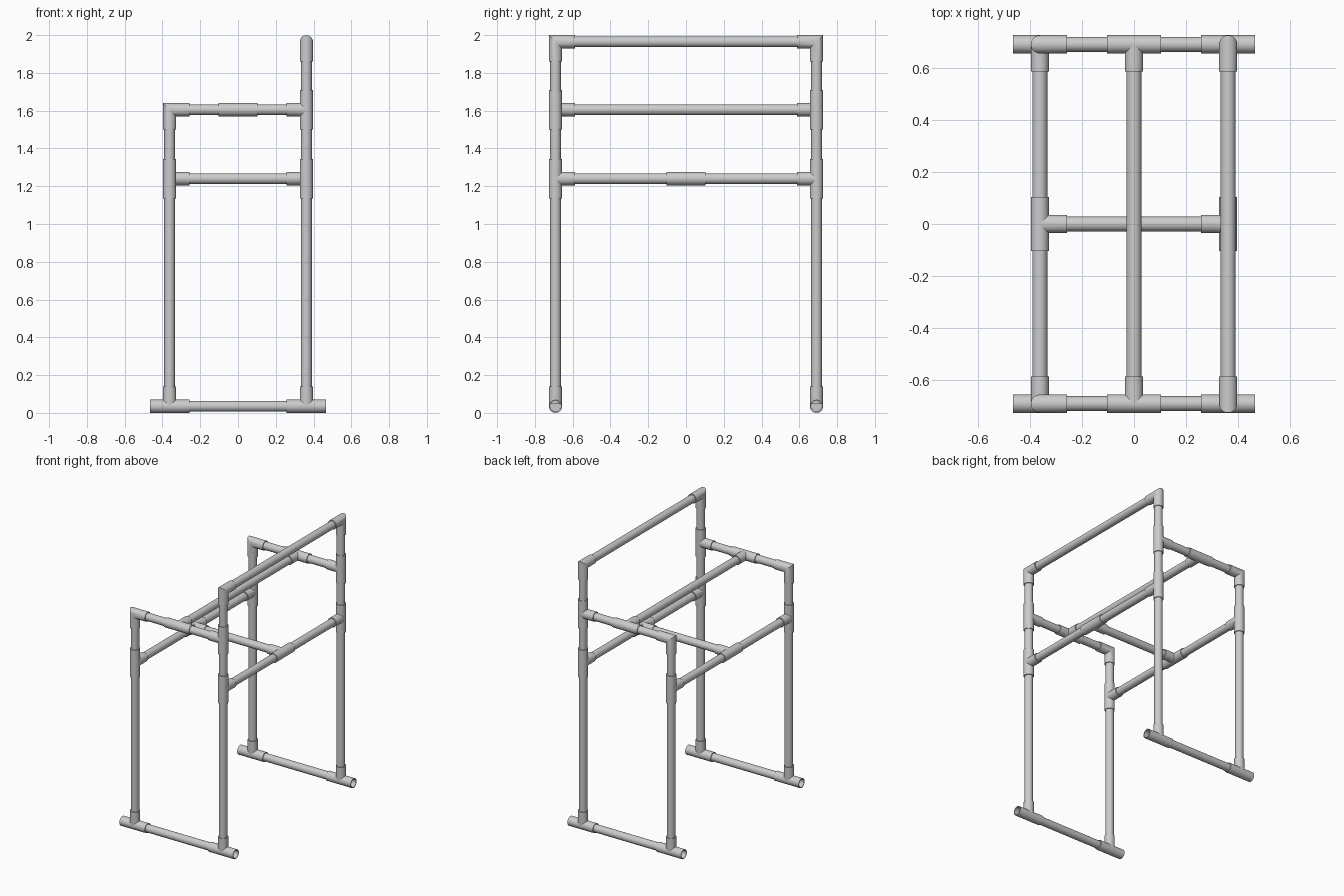
import bpy, bmesh
from math import cos, sin, pi, radians
from mathutils import Vector

if "Cube" in bpy.data.objects:
    bpy.data.objects.remove(bpy.data.objects["Cube"])

X, Y = 0.362, 0.691               # post positions
BASE, MID, UPPER, TOP = 0.035, 1.24, 1.605, 1.965
RP, RF, RI = 0.0285, 0.035, 0.029  # pipe, fitting outer, fitting bore radii
ARM = 0.104                        # fitting arm length
N = 32
AX, AY, AZ = Vector((1, 0, 0)), Vector((0, 1, 0)), Vector((0, 0, 1))


def ring(bm, centre, u, v, r, along=None, shift=None):
    """Circle of verts; shift(t) slides each one along an axis."""
    out = []
    for i in range(N):
        t = 2 * pi * i / N
        p = Vector(centre) + r * (cos(t) * u + sin(t) * v)
        if shift:
            p += along * shift(t)
        out.append(bm.verts.new(p))
    return out


def bridge(bm, a, b):
    for i in range(N):
        j = (i + 1) % N
        bm.faces.new((a[i], a[j], b[j], b[i]))


def finish(bm, name):
    bmesh.ops.recalc_face_normals(bm, faces=bm.faces)
    me = bpy.data.meshes.new(name)
    bm.to_mesh(me)
    bm.free()
    ob = bpy.data.objects.new(name, me)
    bpy.context.collection.objects.link(ob)
    bpy.ops.object.select_all(action='DESELECT')
    ob.select_set(True)
    bpy.context.view_layer.objects.active = ob
    bpy.ops.object.shade_smooth_by_angle(angle=radians(30))
    return ob


def pipe(name, a, b):
    a, b = Vector(a), Vector(b)
    d = (b - a).normalized()
    u = d.orthogonal().normalized()
    v = d.cross(u)
    bm = bmesh.new()
    r0, r1 = ring(bm, a, u, v, RP), ring(bm, b, u, v, RP)
    bridge(bm, r0, r1)
    bm.faces.new(r0)
    bm.faces.new(r1)
    finish(bm, name)


def tee(name, c, a, b):
    """Hollow run along a, branch along b meeting it in a V seam."""
    c = Vector(c)
    n = a.cross(b)
    bm = bmesh.new()
    rings = [ring(bm, c + a * s * ARM, b, n, r)
             for s, r in ((-1, RF), (1, RF), (1, RI), (-1, RI))]
    for i in range(4):
        bridge(bm, rings[i], rings[(i + 1) % 4])
    seam = ring(bm, c, a, n, RF, b, lambda t: RF * abs(cos(t)))
    end = ring(bm, c + b * ARM, a, n, RF)
    bridge(bm, seam, end)
    bm.faces.new(end)
    finish(bm, name)


def elbow(name, c, a, b):
    """Mitred corner with arms along a and b."""
    c = Vector(c)
    n = a.cross(b)
    bm = bmesh.new()
    end_a = ring(bm, c + a * ARM, b, n, RF)
    mitre = ring(bm, c, b, n, RF, a, lambda t: RF * cos(t))
    end_b = ring(bm, c + b * ARM, a, n, RF)
    bridge(bm, end_a, mitre)
    bridge(bm, mitre, end_b)
    bm.faces.new(end_a)
    bm.faces.new(end_b)
    finish(bm, name)


# Two mirrored side frames
for s, side in ((-1, "front"), (1, "back")):
    y = s * Y
    inward = AY * -s
    # foot bar and posts
    pipe(f"{side}_foot_bar", (-X + 0.05, y, BASE), (X - 0.05, y, BASE))
    for x, top, lr in ((-X, UPPER, "left"), (X, TOP, "right")):
        tee(f"{side}_{lr}_foot_tee", (x, y, BASE), AX, AZ)
        pipe(f"{side}_{lr}_post", (x, y, BASE + 0.012), (x, y, top))
        tee(f"{side}_{lr}_rail_tee", (x, y, MID), AZ, inward)
    # upper arm with its corner and centre tee
    pipe(f"{side}_upper_arm", (-X, y, UPPER), (X, y, UPPER))
    elbow(f"{side}_arm_elbow", (-X, y, UPPER), -AZ, AX)
    tee(f"{side}_arm_centre_tee", (0, y, UPPER), AX, inward)
    tee(f"{side}_arm_post_tee", (X, y, UPPER), AZ, -AX)
    # top rail corner
    elbow(f"{side}_top_elbow", (X, y, TOP), -AZ, inward)

# Long rails joining the frames
for name, x, z in (("left_mid_rail", -X, MID), ("right_mid_rail", X, MID),
                   ("centre_upper_rail", 0, UPPER), ("top_rail", X, TOP)):
    pipe(name, (x, -Y, z), (x, Y, z))

# Middle cross bar between the mid rails
pipe("cross_bar", (-X, 0, MID), (X, 0, MID))
tee("left_cross_tee", (-X, 0, MID), AY, AX)
tee("right_cross_tee", (X, 0, MID), AY, -AX)
